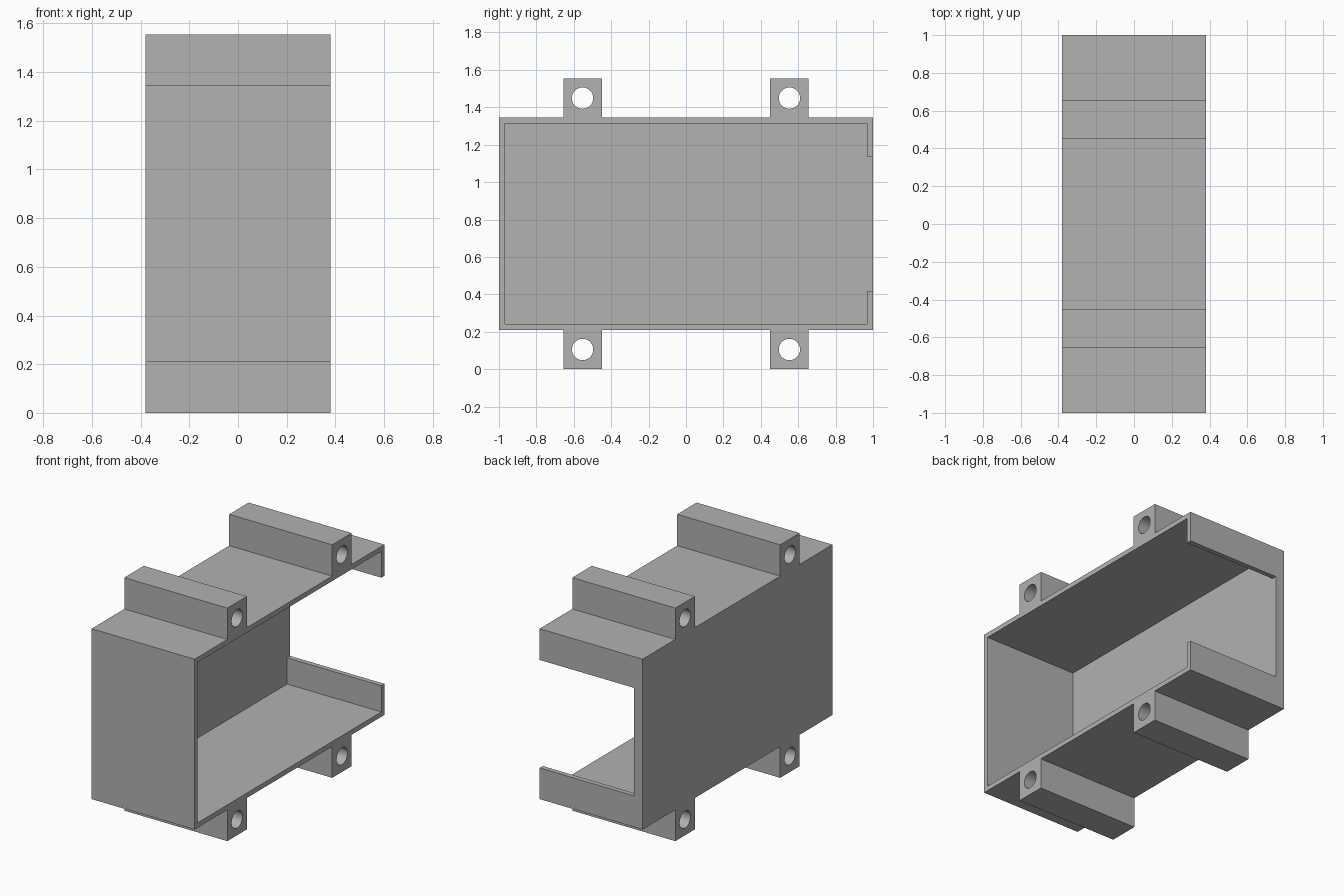
import bpy, bmesh, math
from mathutils import Matrix, Vector

if "Cube" in bpy.data.objects:
    bpy.data.objects.remove(bpy.data.objects["Cube"], do_unlink=True)

HALF_X, HALF_Y = 0.38, 1.0
MID_Z = 0.777            # height of the centre
BODY_Z = 0.568           # half height of the box
LUG_IN, LUG_OUT = 0.45, 0.655
WALL = 0.033             # rim walls
SIDE = 0.065             # closed side wall
SLOT_Z = 0.36            # half height of the rear opening
HOLE_Y, HOLE_Z, HOLE_R = 0.553, 0.672, 0.057

grey = bpy.data.materials.new("grey plastic")
grey.use_nodes = True
colour = (0.445, 0.445, 0.445, 1)
grey.diffuse_color = colour
grey.node_tree.nodes["Principled BSDF"].inputs["Base Color"].default_value = colour


def make_object(name, bm):
    bmesh.ops.recalc_face_normals(bm, faces=bm.faces)
    mesh = bpy.data.meshes.new(name)
    bm.to_mesh(mesh)
    bm.free()
    mesh.materials.append(grey)
    obj = bpy.data.objects.new(name, mesh)
    bpy.context.collection.objects.link(obj)
    return obj


def box(name, low, high):
    low, high = Vector(low), Vector(high)
    bm = bmesh.new()
    size = Matrix.Diagonal((*(high - low), 1))
    bmesh.ops.create_cube(bm, size=1, matrix=Matrix.Translation((low + high) / 2) @ size)
    return make_object(name, bm)


def rod(name, y, z):
    bm = bmesh.new()
    turn = Matrix.Rotation(math.pi / 2, 4, "Y")
    bmesh.ops.create_cone(bm, cap_ends=True, segments=48, radius1=HOLE_R, radius2=HOLE_R,
                          depth=1, matrix=Matrix.Translation((0, y, z)) @ turn)
    return make_object(name, bm)


# Side outline with mounting lugs, one quarter mirrored round and extruded
quarter = [(HALF_Y, BODY_Z), (LUG_OUT, BODY_Z), (LUG_OUT, MID_Z),
           (LUG_IN, MID_Z), (LUG_IN, BODY_Z)]
half = quarter + [(-y, z) for y, z in reversed(quarter)]
outline = half + [(y, -z) for y, z in reversed(half)]
bm = bmesh.new()
face = bm.faces.new([bm.verts.new((-HALF_X, y, z + MID_Z)) for y, z in outline])
new = bmesh.ops.extrude_face_region(bm, geom=[face])["geom"]
bmesh.ops.translate(bm, vec=(2 * HALF_X, 0, 0),
                    verts=[v for v in new if isinstance(v, bmesh.types.BMVert)])
housing = make_object("housing", bm)

# Cavity open to the left side, rear opening, and lug bores
inner_x = SIDE - HALF_X
inner_y, inner_z = HALF_Y - WALL, BODY_Z - WALL
cutters = [
    box("cavity_cutter", (inner_x, -inner_y, MID_Z - inner_z),
        (HALF_X + 0.1, inner_y, MID_Z + inner_z)),
    box("rear_opening_cutter", (inner_x, 0, MID_Z - SLOT_Z),
        (HALF_X + 0.2, HALF_Y + 0.1, MID_Z + SLOT_Z)),
]
for sy in (-1, 1):
    for sz in (-1, 1):
        cutters.append(rod("bore_cutter", sy * HOLE_Y, MID_Z + sz * HOLE_Z))

bpy.ops.object.select_all(action="DESELECT")
bpy.context.view_layer.objects.active = housing
housing.select_set(True)
for cutter in cutters:
    cutter.hide_render = True
    cut = housing.modifiers.new("cut", "BOOLEAN")
    cut.operation = "DIFFERENCE"
    cut.solver = "EXACT"
    cut.object = cutter
    bpy.ops.object.modifier_apply(modifier=cut.name)
    bpy.data.objects.remove(cutter, do_unlink=True)

bpy.ops.object.shade_smooth_by_angle(angle=math.radians(30))
